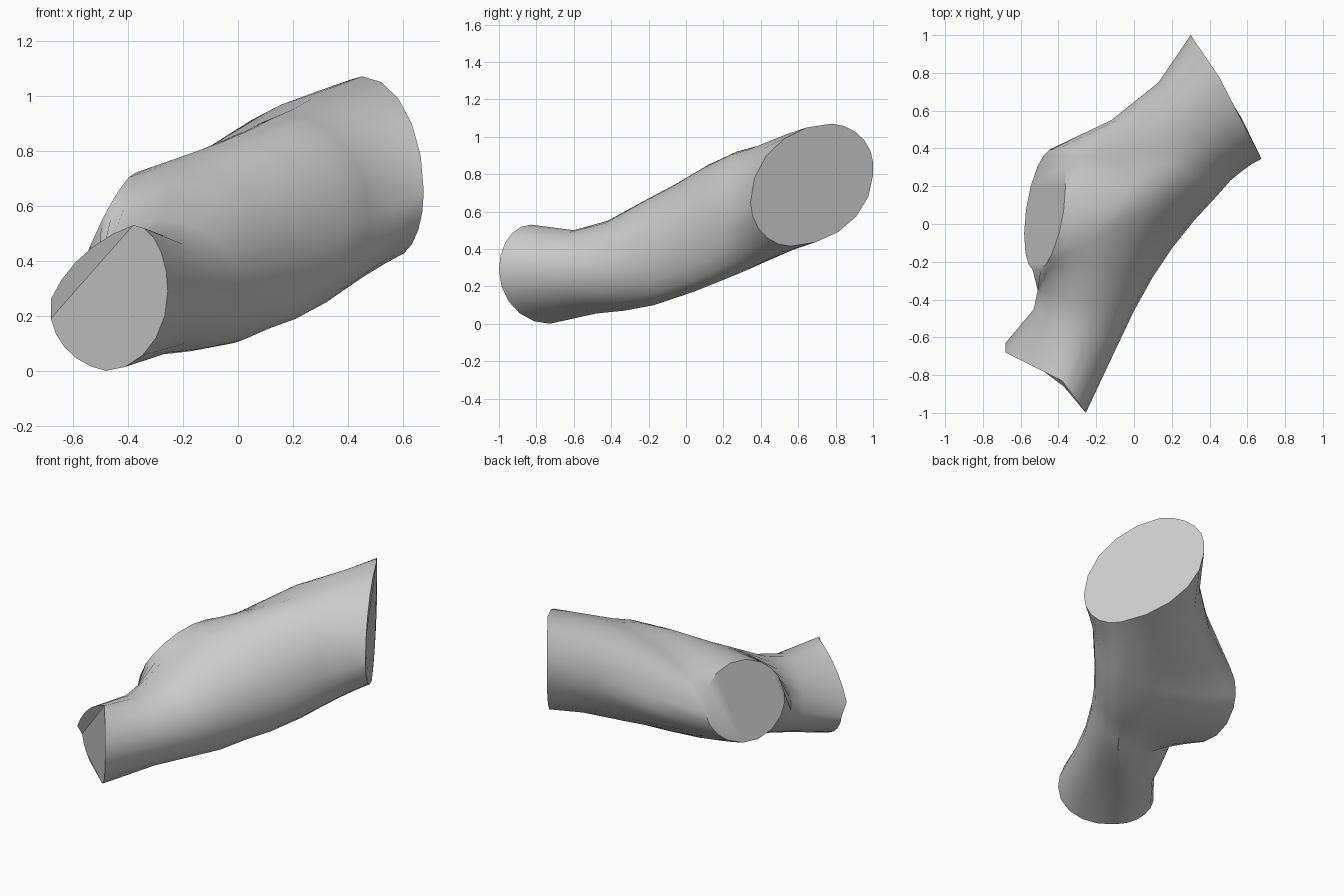
import bpy, bmesh, math
from mathutils import Vector as V

cube = bpy.data.objects.get("Cube")
if cube:
    bpy.data.objects.remove(cube)

grey = bpy.data.materials.new("plain grey")
grey.use_nodes = True
colour = (0.6, 0.6, 0.6, 1)
grey.diffuse_color = colour
grey.node_tree.nodes["Principled BSDF"].inputs["Base Color"].default_value = colour

STEPS = 5  # segments in each quarter of a section

# Flat side opening: centre and its two half axes
DISC_C, DISC_UP, DISC_ALONG = V((-.472, .075, .50)), V((.10, 0, .22)), V((.045, .325, 0))


def rim(degrees):
    """Upper and lower rim points of the side opening, and the bulge above them."""
    a = math.radians(degrees)
    mid = DISC_C + DISC_ALONG * math.sin(a)
    up = DISC_UP * math.cos(a)
    return mid + up, mid - up, .45 * math.sin(a) ** 4


def side(x, y, z, lean=0, bulge=.9):
    """Upper and lower points of a closed left side, and the bulge above them."""
    up = V((0, lean, .035))
    return V((x, y, z)) + up, V((x, y, z)) - up, bulge


def arc(crown, edge, bulge=1):
    """Quarter ellipse from a crown point to a side point, flattened to a line at bulge 0."""
    c = V((crown.x, crown.y, edge.z))
    points = []
    for i in range(STEPS + 1):
        t = math.pi / 2 * i / STEPS
        curve = c + (crown - c) * math.cos(t) + (edge - c) * math.sin(t)
        points.append(crown.lerp(edge, i / STEPS).lerp(curve, bulge))
    return points


def section(left, top, right, bottom):
    """Ring running upper left, top, right, bottom, lower left."""
    up, down, bulge = left
    t, r, b = V(top), V(right), V(bottom)
    return (arc(t, up, bulge)[::-1] + arc(t, r)[1:]
            + arc(b, r)[::-1][1:] + arc(b, down, (1 + bulge) / 2)[1:])


# Front leg, from its end to the neck: left, top, right, bottom
leg = [
    (side(-.68, -.655, .225, -.025, .5), (-.38, -.83, .53), (-.255, -1, .29), (-.48, -.73, 0)),
    (side(-.53, -.45, .27), (-.34, -.60, .50), (-.10, -.67, .29), (-.32, -.48, .055)),
    (side(-.51, -.35, .32), (-.28, -.42, .55), (0, -.46, .30), (-.18, -.33, .07)),
]
# Middle, along the side opening: angle on its rim, top, right, bottom
middle = [
    (-78, (-.22, -.20, .67), (.10, -.28, .34), (-.02, -.17, .10)),
    (-45, (-.15, -.05, .75), (.20, -.13, .40), (.07, -.05, .14)),
    (0, (0, .12, .85), (.32, .02, .46), (.16, .05, .175)),
    (45, (.13, .27, .92), (.44, .15, .54), (.27, .20, .235)),
    (80, (.20, .38, .95), (.51, .23, .57), (.33, .31, .28)),
]
# Back end
back = [
    (side(-.12, .55, .58), (.27, .50, .99), (.565, .275, .59), (.42, .42, .335)),
    (side(.13, .75, .71), (.36, .64, 1.035), (.62, .315, .61), (.50, .50, .38)),
    (side(.30, 1, .83), (.45, .78, 1.07), (.675, .345, .65), (.57, .56, .415)),
]

# Halve the spacing along the side opening so that its outline is rounder
trunk = []
for a, b in zip(middle, middle[1:]):
    halfway = [V(p).lerp(V(q), .5) for p, q in zip(a[1:], b[1:])]
    trunk += [(rim(a[0]), *a[1:]), (rim((a[0] + b[0]) / 2), *halfway)]
trunk.append((rim(middle[-1][0]), *middle[-1][1:]))

bm = bmesh.new()
rings = [[bm.verts.new(p) for p in section(*s)] for s in leg + trunk + back]

# Outer skin, including the flat side opening
for a, b in zip(rings, rings[1:]):
    for i in range(len(a)):
        j = (i + 1) % len(a)
        bm.faces.new((a[i], a[j], b[j], b[i]))

# Back cap, and front cap folded along a line from the top to the lower left
bm.faces.new(rings[-1])
front = rings[0]
bm.faces.new(front[STEPS:])
bm.faces.new(front[:STEPS + 1] + front[-1:])
bmesh.ops.recalc_face_normals(bm, faces=bm.faces)

mesh = bpy.data.meshes.new("branched_tube")
bm.to_mesh(mesh)
bm.free()
mesh.materials.append(grey)
tube = bpy.data.objects.new("branched_tube", mesh)
bpy.context.collection.objects.link(tube)
bpy.ops.object.select_all(action="DESELECT")
tube.select_set(True)
bpy.context.view_layer.objects.active = tube
bpy.ops.object.shade_smooth_by_angle(angle=math.radians(35))
